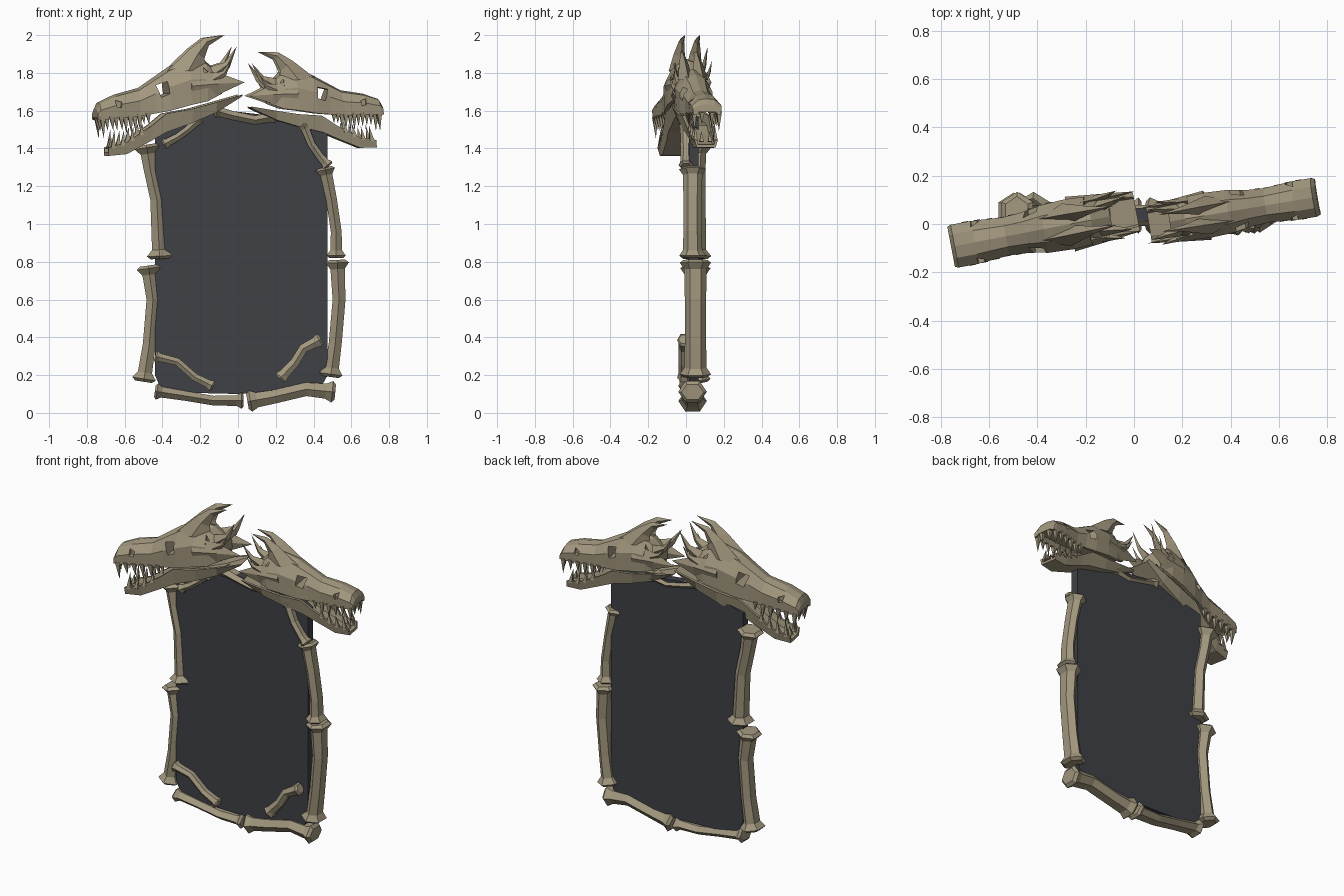
import bpy, bmesh, math
from mathutils import Vector, Matrix

if "Cube" in bpy.data.objects:
    bpy.data.objects.remove(bpy.data.objects["Cube"])


def material(name, rgb):
    m = bpy.data.materials.new(name)
    m.diffuse_color = (*rgb, 1)
    m.use_nodes = True
    m.node_tree.nodes["Principled BSDF"].inputs["Base Color"].default_value = m.diffuse_color
    return m


BONE = material("bone", (0.36, 0.31, 0.21))
DARK = material("dark_glass", (0.05, 0.052, 0.06))


def loft(bm, rings):
    """Skin a list of equal-length point rings and cap both ends."""
    vs = [[bm.verts.new(p) for p in r] for r in rings]
    n = len(vs[0])
    for a, b in zip(vs, vs[1:]):
        for i in range(n):
            bm.faces.new((a[i], a[(i + 1) % n], b[(i + 1) % n], b[i]))
    bm.faces.new(vs[0][::-1])
    bm.faces.new(vs[-1])


def prism(bm, pts, y0, y1):
    loft(bm, [[(x, y, z) for x, z in pts] for y in (y0, y1)])


def finish(bm, name, mat, matrix=None):
    bmesh.ops.remove_doubles(bm, verts=bm.verts, dist=1e-5)
    if matrix:
        bmesh.ops.transform(bm, matrix=matrix, verts=bm.verts)
    bmesh.ops.recalc_face_normals(bm, faces=bm.faces)
    me = bpy.data.meshes.new(name)
    bm.to_mesh(me)
    bm.free()
    me.materials.append(mat)
    ob = bpy.data.objects.new(name, me)
    bpy.context.collection.objects.link(ob)
    return ob


def interp(table, x, col):
    for a, b in zip(table, table[1:]):
        if a[0] <= x <= b[0]:
            return a[col] + (b[col] - a[col]) * (x - a[0]) / (b[0] - a[0])
    return table[-1][col]


# dark panel
bm = bmesh.new()
prism(bm, [(-.44, .2), (-.4, .11), (0, .1), (.43, .12), (.475, .2), (.475, 1.51), (.42, 1.55),
           (.2, 1.57), (-.05, 1.6), (-.2, 1.58), (-.44, 1.51)], .015, .065)
finish(bm, "panel", DARK)


# frame bones: hexagonal shafts with flared knuckles at both ends
def bone(name, path, rx, ry, y, flare):
    pts = [Vector((x, y, z)) for x, z in path]
    d0, d1 = (pts[1] - pts[0]).normalized(), (pts[-1] - pts[-2]).normalized()
    k = rx * .85
    st = [(pts[0], d0, flare * .7), (pts[0] + d0 * k * .5, d0, flare),
          (pts[0] + d0 * k * 1.6, d0, 1.05)]
    for i in range(1, len(pts) - 1):
        st.append((pts[i], (pts[i + 1] - pts[i - 1]).normalized(), .95))
    st += [(pts[-1] - d1 * k * 1.6, d1, 1.05), (pts[-1] - d1 * k * .5, d1, flare),
           (pts[-1], d1, flare * .7)]
    hexa = [(1, .5), (0, 1), (-1, .5), (-1, -.5), (0, -1), (1, -.5)]
    rings = []
    for p, d, s in st:
        side = Vector((d.z, 0, -d.x))
        sy = 1 + (s - 1) * .6
        rings.append([p + side * u * rx * s + Vector((0, v * ry * sy, 0)) for u, v in hexa])
    bm = bmesh.new()
    loft(bm, rings)
    finish(bm, name, BONE)


bone("left_upper_bone", [(-.485, 1.42), (-.465, 1.29), (-.43, 1.13), (-.415, .815)], .036, .055, .05, 1.85)
bone("left_lower_bone", [(-.475, .78), (-.45, .6), (-.47, .36), (-.5, .165)], .036, .055, .05, 1.75)
bone("right_upper_bone", [(.46, 1.3), (.495, 1.13), (.52, .96), (.52, .82)], .03, .05, .035, 1.7)
bone("right_lower_bone", [(.525, .81), (.535, .6), (.515, .37), (.49, .19)], .036, .058, .05, 1.7)
bone("bottom_left_bone", [(-.44, .115), (-.28, .09), (-.13, .065), (.03, .065)], .027, .055, .035, 1.6)
bone("bottom_right_bone", [(.05, .06), (.19, .085), (.36, .125), (.515, .11)], .038, .058, .035, 1.5)
bone("right_top_small_bone", [(.345, 1.53), (.39, 1.42), (.44, 1.35), (.48, 1.305)], .021, .03, 0, 1.5)
bone("bottom_left_small_bone", [(-.44, .3), (-.32, .27), (-.23, .19), (-.13, .14)], .021, .028, -.005, 1.5)
bone("bottom_right_small_bone", [(.22, .18), (.3, .265), (.345, .34), (.44, .39)], .026, .03, -.01, 1.4)
bone("top_left_small_bone", [(-.395, 1.42), (-.32, 1.46), (-.265, 1.5), (-.2, 1.56)], .02, .03, .0, 1.5)
bone("top_middle_bone", [(-.12, 1.6), (-.03, 1.575), (.09, 1.55), (.2, 1.57)], .024, .045, .035, 1.4)

# dragon skull tables: x, top z, bottom z, half width
SKULL = [(-.77, 1.61, 1.55, .085), (-.755, 1.645, 1.55, .09), (-.67, 1.685, 1.56, .09),
         (-.54, 1.72, 1.57, .08), (-.46, 1.775, 1.585, .085), (-.38, 1.83, 1.6, .1),
         (-.27, 1.875, 1.63, .105), (-.18, 1.865, 1.65, .1), (-.1, 1.8, 1.69, .075)]
JAW = [(-.71, 1.405, 1.36, .07), (-.61, 1.435, 1.37, .075), (-.48, 1.52, 1.44, .08),
       (-.4, 1.585, 1.485, .088), (-.26, 1.61, 1.535, .092), (-.13, 1.645, 1.59, .088),
       (.01, 1.685, 1.675, .08)]


def blade(bm, stations, t0, y0, y1):
    """Diamond-section spike; stations are (front x, z, back x, z)."""
    n = len(stations) - 1
    rings = []
    for i, (ax, az, bx, bz) in enumerate(stations):
        f = i / n
        y, t = y0 + (y1 - y0) * f, t0 * (1 - f)
        mx, mz = (ax + bx) / 2, (az + bz) / 2
        rings.append([(ax, y, az), (mx, y + t, mz), (bx, y, bz), (mx, y - t, mz)])
    loft(bm, rings)


def tooth(bm, x, y, z, length, r=.014):
    base = [(x - r, y - r, z), (x + r, y - r, z), (x + r, y + r, z), (x - r, y + r, z)]
    loft(bm, [base, [(x + .008, y * .97, z + length)] * 4])


def head(side, M):
    # cranium with hollow palate
    bm = bmesh.new()
    rings = []
    for x, zt, zb, w in SKULL:
        h = zt - zb
        half = [(.6, .22), (.75, 0), (.95, 0), (1, .55), (.55, .92)]
        sec = [(0, .25)] + half + [(0, 1)] + [(-u, v) for u, v in half[::-1]]
        rings.append([(x, u * w, zb + v * h) for u, v in sec])
    loft(bm, rings)
    skull = finish(bm, side + "_skull", BONE, M)

    # eye holes, nostrils and temple hollows
    bm = bmesh.new()
    prism(bm, [(-.455, 1.735), (-.395, 1.755), (-.385, 1.69), (-.43, 1.67)], -.3, .3)
    for s in (-1, 1):
        prism(bm, [(-.675, 1.655), (-.64, 1.645), (-.645, 1.615), (-.67, 1.62)], s * .06, s * .2)
        prism(bm, [(-.2, 1.83), (-.13, 1.76), (-.19, 1.74)], s * .06, s * .2)
    cutter = finish(bm, side + "_socket_cutter", BONE, M)
    cutter.hide_render = True
    cutter.display_type = 'WIRE'
    mod = skull.modifiers.new("sockets", 'BOOLEAN')
    mod.operation = 'DIFFERENCE'
    mod.object = cutter

    # crests, horns and ear fins in pairs
    bm = bmesh.new()
    for s in (-1, 1):
        blade(bm, [(-.4, 1.8, -.17, 1.82), (-.27, 1.925, -.19, 1.875),
                   (-.19, 1.985, -.165, 1.945), (-.08, 2, -.08, 2)], .045, s * .045, s * .04)
        blade(bm, [(-.17, 1.83, -.11, 1.76), (-.085, 1.855, -.055, 1.83),
                   (-.02, 1.94, -.02, 1.94)], .025, s * .05, s * .07)
        blade(bm, [(-.17, 1.79, -.13, 1.74), (-.1, 1.81, -.08, 1.79),
                   (-.055, 1.865, -.055, 1.865)], .018, s * .08, s * .1)
        blade(bm, [(-.27, 1.81, -.27, 1.65), (-.12, 1.8, -.12, 1.685),
                   (.02, 1.75, .02, 1.75)], .035, s * .08, s * .083)
    finish(bm, side + "_horns", BONE, M)

    # lower jaw: shallow trough
    bm = bmesh.new()
    rings = []
    for x, zt, zb, w in JAW:
        sec = [(-.8, 0), (-1, 1), (-.78, 1), (-.68, .4), (.68, .4), (.78, 1), (1, 1), (.8, 0)]
        rings.append([(x, u * w, zb + v * (zt - zb)) for u, v in sec])
    loft(bm, rings)
    finish(bm, side + "_jaw", BONE, M)

    # teeth
    bm = bmesh.new()
    for s in (-1, 1):
        for x, y, l in [(-.755, .03, .07), (-.745, .075, .11), (-.695, .078, .075), (-.645, .076, .08),
                        (-.595, .072, .1), (-.545, .068, .1), (-.5, .07, .06)]:
            tooth(bm, x, s * y, interp(SKULL, x, 2) + .012, -l)
        for x, y, l in [(-.695, .025, .06), (-.685, .06, .1), (-.635, .064, .08), (-.585, .066, .075),
                        (-.535, .068, .06)]:
            tooth(bm, x, s * y, interp(JAW, x, 1) - .012, l, .012)
    finish(bm, side + "_teeth", BONE, M)


T, R = Matrix.Translation, Matrix.Rotation
head("left", T((0, .05, 0)) @ R(math.radians(10.8), 4, 'Z'))
k = .897
head("right", T((.755, .112, 1.63)) @ R(math.radians(9.5), 4, 'Z') @ R(math.radians(-6.5), 4, 'Y')
     @ Matrix.Diagonal((-k, k, k, 1)) @ T((.77, 0, -1.606)))
